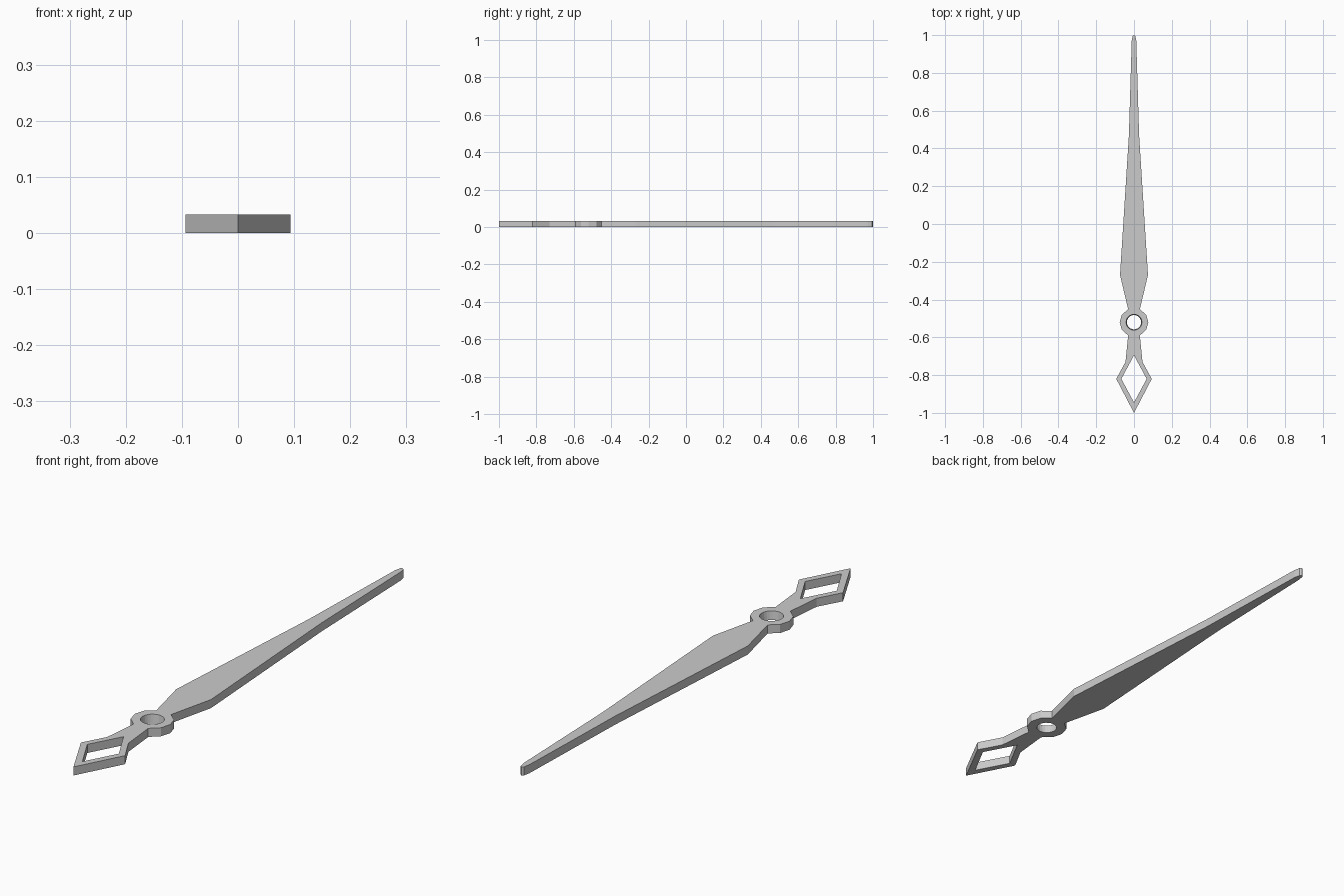
import bpy, bmesh
from math import sin, cos, radians, tau

if "Cube" in bpy.data.objects:
    bpy.data.objects.remove(bpy.data.objects["Cube"])

THICK = 0.033
HUB_Y = -0.52


def add_loop(bm, pts):
    """Closed loop of edges on z = 0."""
    verts = [bm.verts.new((x, y, 0)) for x, y in pts]
    for i, v in enumerate(verts):
        bm.edges.new((v, verts[(i + 1) % len(verts)]))
    return verts


def mirrored(side):
    """Right-hand profile from top to bottom, mirrored to a closed outline."""
    return side + [(-x, y) for x, y in reversed(side) if x > 0]


# Right half of the outline: blade, ring around the pivot, diamond tail
blade = [(0, 1.0), (0.007, 0.995), (0.012, 0.97), (0.027, 0.47),
         (0.074, -0.27), (0.031, -0.452)]
hub = [(0.076 * cos(radians(a)), HUB_Y + 0.076 * sin(radians(a)))
       for a in (32, 0, -32)]
tail = [(0.031, -0.59), (0.045, -0.73), (0.094, -0.82), (0, -1.0)]

bm = bmesh.new()
add_loop(bm, mirrored(blade + hub + tail))

# Diamond window and pivot hole
add_loop(bm, mirrored([(0, -0.695), (0.067, -0.82), (0, -0.945)]))
N = 24
add_loop(bm, [(0.042 * cos(tau * i / N), HUB_Y + 0.042 * sin(tau * i / N))
              for i in range(N)])

# Fill the flat shape and give it thickness
bmesh.ops.triangle_fill(bm, edges=bm.edges[:], use_beauty=True)
res = bmesh.ops.extrude_face_region(bm, geom=bm.faces[:])
top = [g for g in res["geom"] if isinstance(g, bmesh.types.BMVert)]
bmesh.ops.translate(bm, verts=top, vec=(0, 0, THICK))

# Slightly tapered pivot hole, narrower at the bottom
for v in bm.verts:
    dx, dy = v.co.x, v.co.y - HUB_Y
    if v.co.z < 0.001 and (dx * dx + dy * dy) ** 0.5 < 0.05:
        v.co.x, v.co.y = dx * 0.9, HUB_Y + dy * 0.9

bmesh.ops.recalc_face_normals(bm, faces=bm.faces[:])
mesh = bpy.data.meshes.new("clock_hand")
bm.to_mesh(mesh)
bm.free()
hand = bpy.data.objects.new("clock_hand", mesh)
bpy.context.collection.objects.link(hand)
